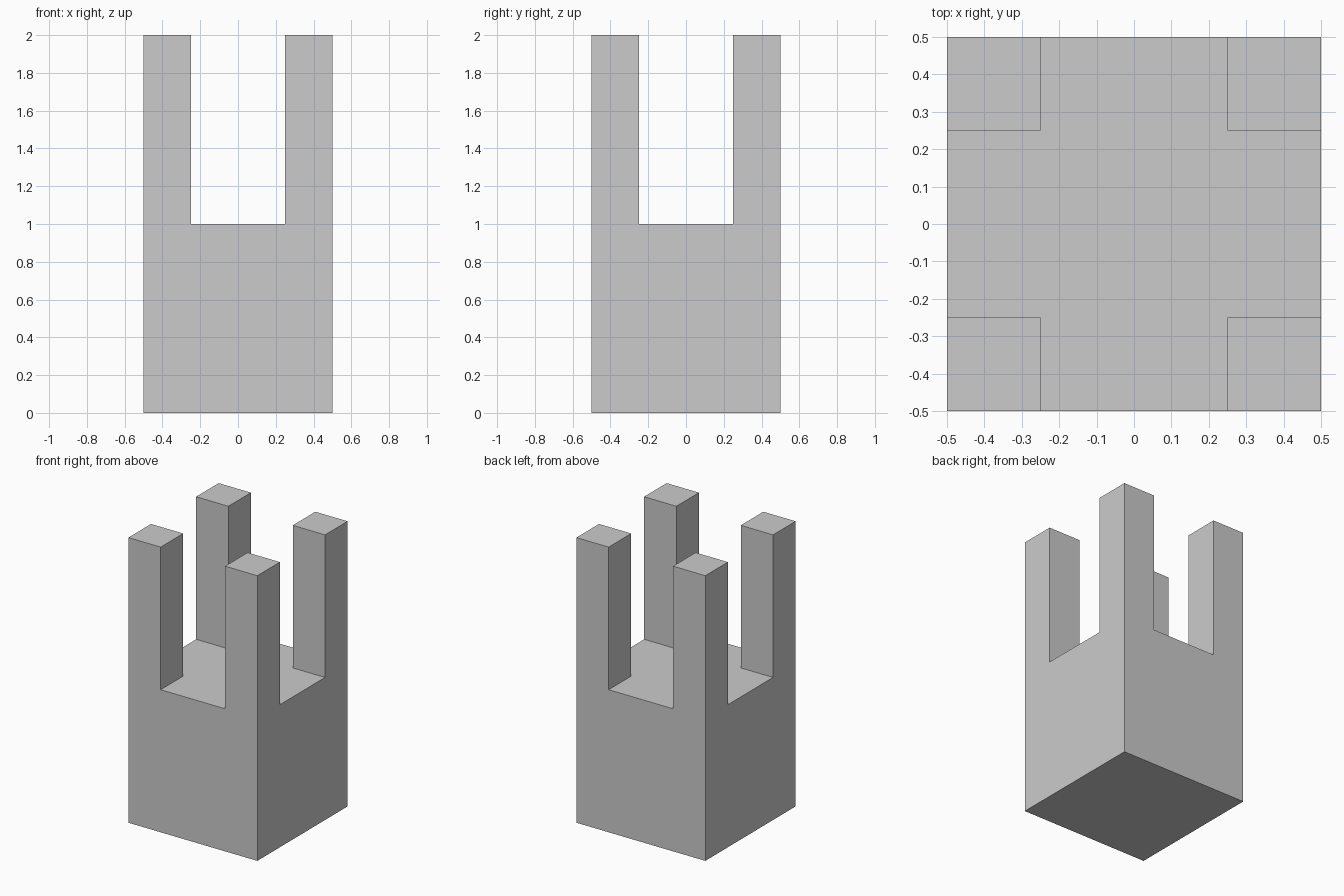
import bpy, bmesh, math
from mathutils import Matrix, Vector

if "Cube" in bpy.data.objects:
    bpy.data.objects.remove(bpy.data.objects["Cube"])

bm = bmesh.new()

# Solid lower block, 1 x 1 x 1
bmesh.ops.create_cube(bm, size=1.0, matrix=Matrix.Translation((0, 0, 0.5)))

# Cut lines marking out the corner posts
for axis in (Vector((1, 0, 0)), Vector((0, 1, 0))):
    for offset in (-0.25, 0.25):
        bmesh.ops.bisect_plane(bm, geom=bm.verts[:] + bm.edges[:] + bm.faces[:],
                               plane_co=axis * offset, plane_no=axis)

# Raise the four corner squares of the top into posts
corners = []
for f in bm.faces:
    c = f.calc_center_median()
    if c.z > 0.99 and abs(c.x) > 0.3 and abs(c.y) > 0.3:
        corners.append(f)
raised = bmesh.ops.extrude_face_region(bm, geom=corners)["geom"]
bmesh.ops.translate(bm, vec=(0, 0, 1),
                    verts=[v for v in raised if isinstance(v, bmesh.types.BMVert)])
leftover = [f for f in corners if f.is_valid]
if leftover:
    bmesh.ops.delete(bm, geom=leftover, context='FACES_ONLY')

# Merge coplanar faces into clean walls
bmesh.ops.dissolve_limit(bm, angle_limit=math.radians(1),
                         verts=bm.verts[:], edges=bm.edges[:])
bmesh.ops.recalc_face_normals(bm, faces=bm.faces[:])

mesh = bpy.data.meshes.new("block_with_corner_posts")
bm.to_mesh(mesh)
bm.free()
obj = bpy.data.objects.new("block_with_corner_posts", mesh)
bpy.context.collection.objects.link(obj)
